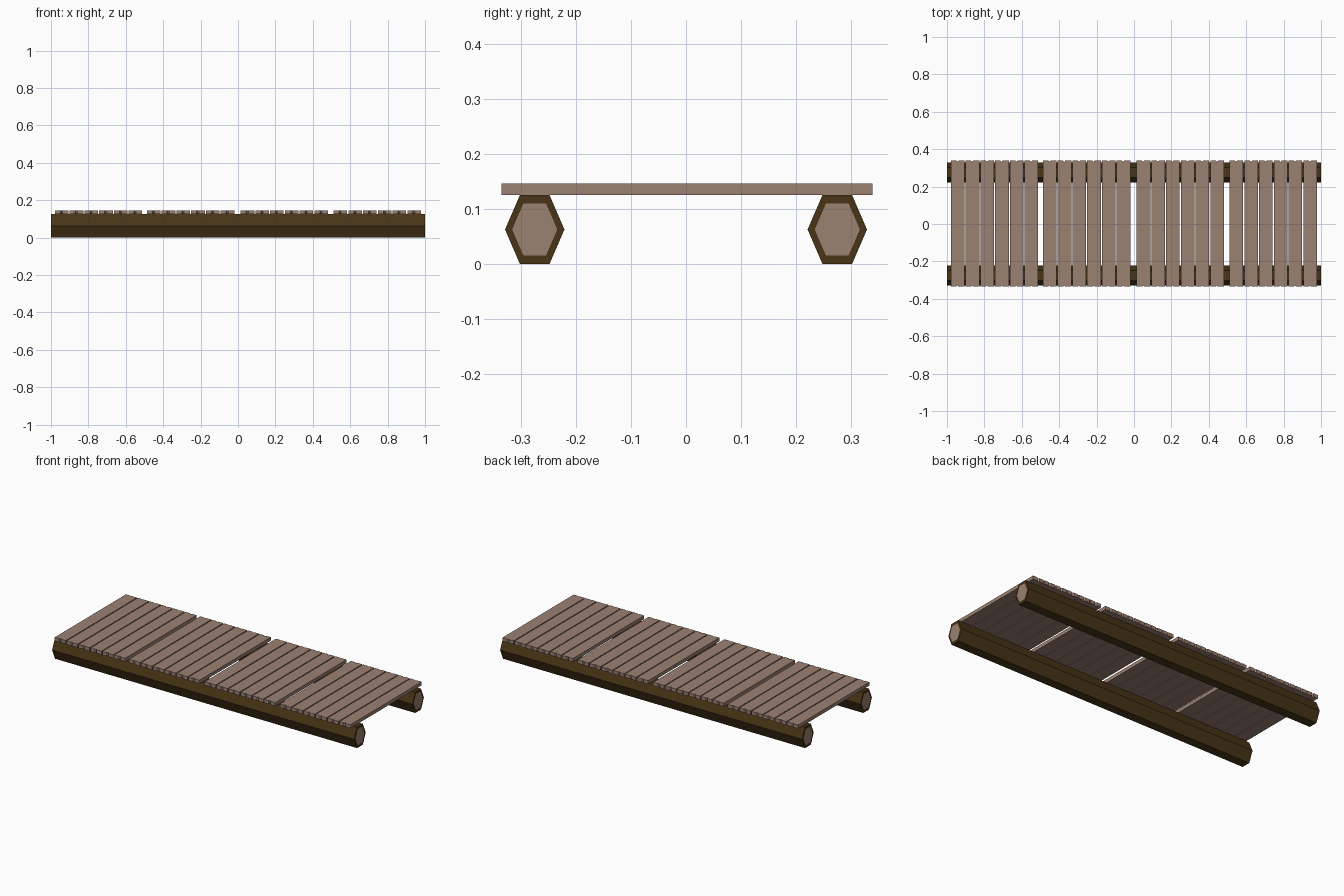
import bpy

if "Cube" in bpy.data.objects:
    bpy.data.objects.remove(bpy.data.objects["Cube"])

def material(name, rgb):
    m = bpy.data.materials.new(name)
    m.diffuse_color = (*rgb, 1)
    m.use_nodes = True
    m.node_tree.nodes["Principled BSDF"].inputs["Base Color"].default_value = m.diffuse_color
    return m

bark = material("bark", (0.065, 0.035, 0.008))
wood = material("cut_wood", (0.33, 0.22, 0.17))

def make(name, verts, faces, mats, slots=None):
    me = bpy.data.meshes.new(name)
    me.from_pydata(verts, [], faces)
    for m in mats:
        me.materials.append(m)
    for p, s in zip(me.polygons, slots or [0] * len(faces)):
        p.material_index = s
    ob = bpy.data.objects.new(name, me)
    bpy.context.collection.objects.link(ob)
    return ob

# Hexagonal log along x, with a bark rim and pale cut face at each end
def log(name, cy):
    def hexagon(x, w, h):
        pts = [(w, 0), (w / 2, h), (-w / 2, h), (-w, 0), (-w / 2, -h), (w / 2, -h)]
        return [(x, cy + y, 0.0625 + z) for y, z in pts]
    verts = (hexagon(-1, 0.041, 0.0475) + hexagon(-1, 0.054, 0.0625)
             + hexagon(1, 0.054, 0.0625) + hexagon(1, 0.041, 0.0475))
    faces = [(5, 4, 3, 2, 1, 0), (18, 19, 20, 21, 22, 23)]
    for r in range(3):
        for i in range(6):
            j = (i + 1) % 6
            faces.append((r * 6 + i, r * 6 + j, r * 6 + 6 + j, r * 6 + 6 + i))
    make(name, verts, faces, [bark, wood], [1, 1] + [0] * 18)

log("front_log", -0.275)
log("back_log", 0.275)

# Plank along y with a small split notched into each end
def plank(name, x0, w):
    front = [(0, -0.335), (0.4, -0.335), (0.48, -0.328), (0.56, -0.335), (1, -0.335)]
    back = [(1, 0.339), (0.56, 0.339), (0.48, 0.332), (0.4, 0.339), (0, 0.339)]
    out = [(x0 + u * w, y) for u, y in front + back]
    n = len(out)
    verts = [(x, y, z) for z in (0.125, 0.146) for x, y in out]
    faces = [tuple(reversed(range(n))), tuple(range(n, 2 * n))]
    faces += [(i, (i + 1) % n, n + (i + 1) % n, n + i) for i in range(n)]
    make(name, verts, faces, [wood])

# Four deck sections of six planks
for s, start in enumerate((-0.979, -0.487, 0.014, 0.511)):
    for i in range(6):
        plank(f"plank_{s + 1}_{i + 1}", start + i * 0.0788, 0.073)
